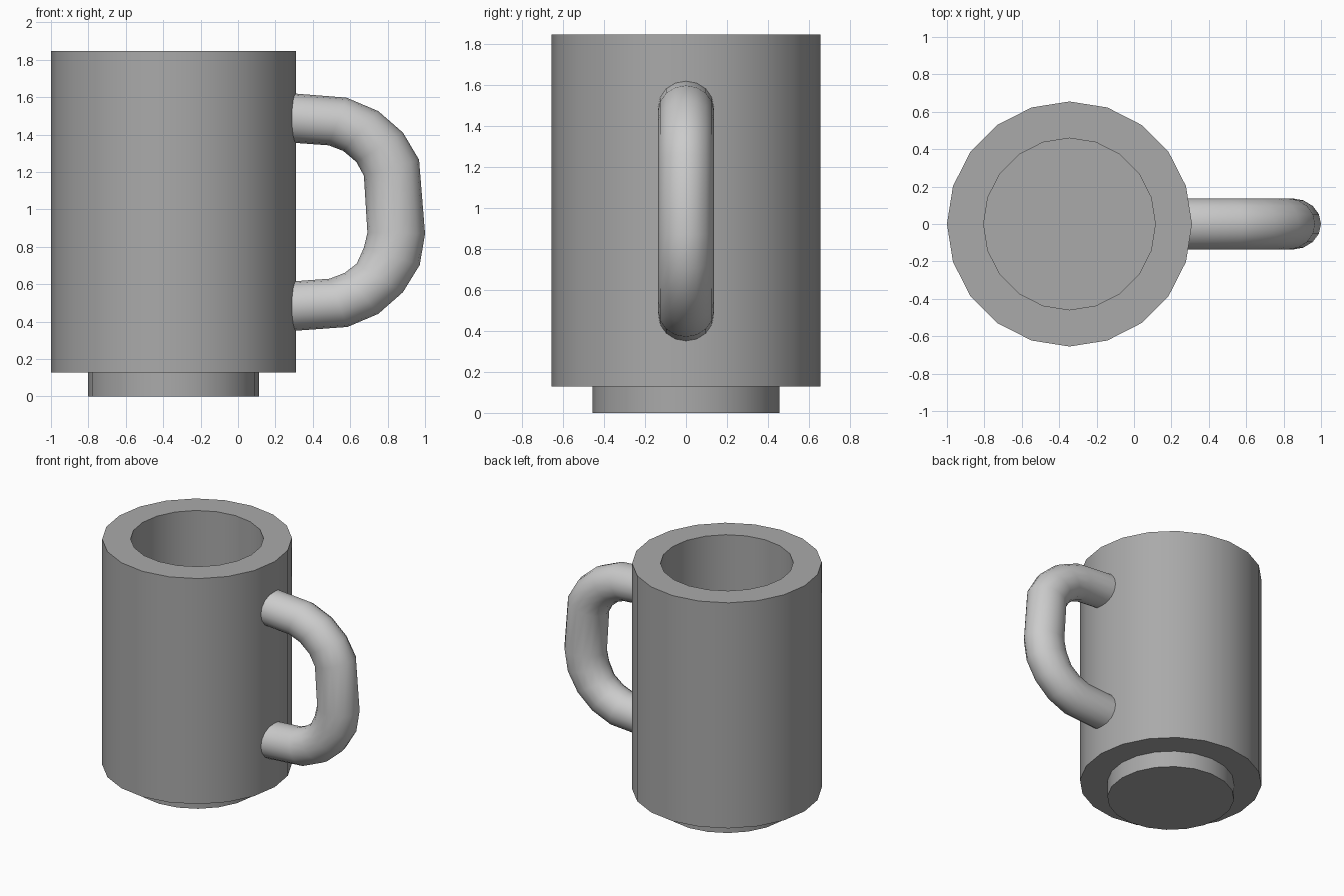
import bpy
from math import sin, cos, pi, radians
from mathutils import Vector

if "Cube" in bpy.data.objects:
    bpy.data.objects.remove(bpy.data.objects["Cube"])

CX = -0.345


def make_object(name, verts, faces):
    mesh = bpy.data.meshes.new(name)
    mesh.from_pydata(verts, [], faces)
    mesh.update()
    ob = bpy.data.objects.new(name, mesh)
    bpy.context.collection.objects.link(ob)
    bpy.ops.object.select_all(action='DESELECT')
    ob.select_set(True)
    bpy.context.view_layer.objects.active = ob
    bpy.ops.object.shade_smooth_by_angle(angle=radians(50))
    return ob


def skin(name, rings):
    """Bridge equal-sized rings and cap both ends."""
    n = len(rings[0])
    verts = [v for ring in rings for v in ring]
    faces = [(r * n + i, r * n + (i + 1) % n,
              (r + 1) * n + (i + 1) % n, (r + 1) * n + i)
             for r in range(len(rings) - 1) for i in range(n)]
    faces.append(tuple(reversed(range(n))))
    faces.append(tuple(range(len(verts) - n, len(verts))))
    return make_object(name, verts, faces)


# Mug body: foot, outer wall, rim, inner wall and floor (radius, z)
profile = [(0.457, 0), (0.457, 0.128), (0.655, 0.128),
           (0.655, 1.846), (0.459, 1.846), (0.459, 0.2)]
SIDES = 20
body = skin("mug_body", [[(CX + r * cos(2 * pi * i / SIDES), r * sin(2 * pi * i / SIDES), z)
                          for i in range(SIDES)] for r, z in profile])
glaze = bpy.data.materials.new("dark_grey_glaze")
glaze.diffuse_color = (0.4, 0.4, 0.4, 1)
glaze.use_nodes = True
glaze.node_tree.nodes["Principled BSDF"].inputs["Base Color"].default_value = glaze.diffuse_color
body.data.materials.append(glaze)

# Handle: outer and inner edge of each cross-section (x, z, x, z)
sections = [(0.24, 1.624, 0.24, 1.36), (0.58, 1.597, 0.485, 1.342),
            (0.75, 1.525, 0.563, 1.312), (0.882, 1.41, 0.633, 1.253),
            (0.968, 1.265, 0.673, 1.18), (1.0, 0.87, 0.692, 0.875),
            (0.972, 0.703, 0.673, 0.795), (0.882, 0.557, 0.635, 0.71),
            (0.75, 0.441, 0.57, 0.66), (0.585, 0.371, 0.49, 0.629),
            (0.24, 0.346, 0.24, 0.611)]
HS = 16
rings = []
for ox, oz, ix, iz in sections:
    mid = Vector((ox + ix, 0, oz + iz)) / 2
    half = Vector((ox - ix, 0, oz - iz)) / 2
    rings.append([mid + half * cos(2 * pi * i / HS) + Vector((0, 0.137 * sin(2 * pi * i / HS), 0))
                  for i in range(HS)])
# reversed ring order keeps the normals facing outward
skin("handle", rings[::-1])
